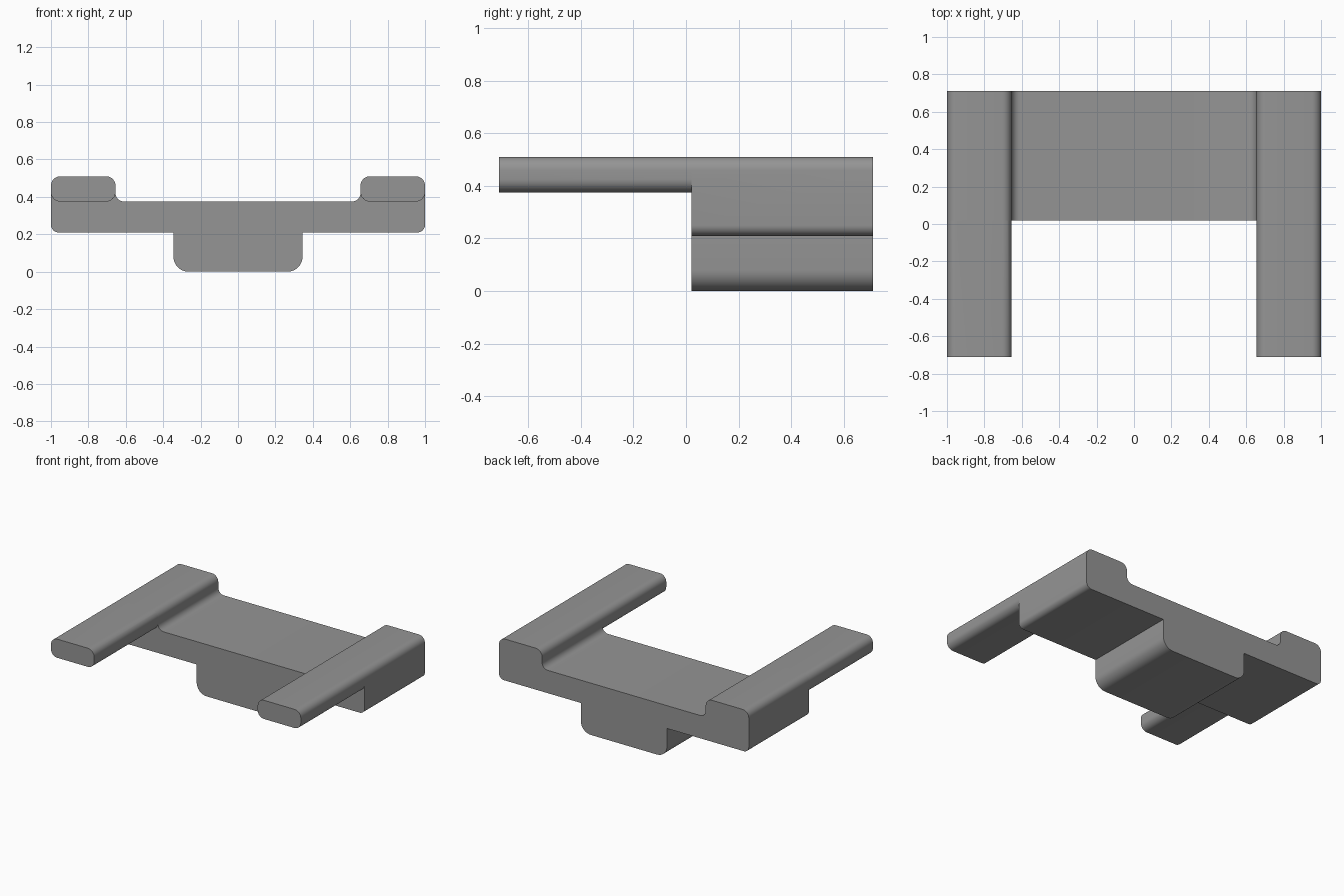
import bpy, bmesh, math
from mathutils import Vector

if "Cube" in bpy.data.objects:
    bpy.data.objects.remove(bpy.data.objects["Cube"])

grey = bpy.data.materials.new("plain grey")
grey.diffuse_color = (0.30, 0.30, 0.30, 1)
grey.use_nodes = True
grey.node_tree.nodes["Principled BSDF"].inputs["Base Color"].default_value = grey.diffuse_color


def rounded(corners, steps=8):
    """Outline from (x, z, radius) corners, with each corner filleted."""
    out = []
    for i, (x, z, r) in enumerate(corners):
        p = Vector((x, z))
        if r == 0:
            out.append(p)
            continue
        a = (Vector(corners[i - 1][:2]) - p).normalized()
        b = (Vector(corners[(i + 1) % len(corners)][:2]) - p).normalized()
        for k in range(steps + 1):
            t = k / steps * math.pi / 2
            out.append(p + a * r * (1 - math.sin(t)) + b * r * (1 - math.cos(t)))
    return out


def prism(name, outline, y0, y1):
    """Extrude an x-z outline from y0 to y1."""
    bm = bmesh.new()
    face = bm.faces.new([bm.verts.new((p.x, y0, p.y)) for p in outline])
    new = bmesh.ops.extrude_face_region(bm, geom=[face])["geom"]
    bmesh.ops.translate(bm, vec=(0, y1 - y0, 0),
                        verts=[v for v in new if isinstance(v, bmesh.types.BMVert)])
    bmesh.ops.recalc_face_normals(bm, faces=bm.faces)
    mesh = bpy.data.meshes.new(name)
    bm.to_mesh(mesh)
    bm.free()
    mesh.materials.append(grey)
    ob = bpy.data.objects.new(name, mesh)
    bpy.context.collection.objects.link(ob)
    return ob


# Body: right half of the cross-section, mirrored to the left
half = [(0.345, 0, 0.08), (0.345, 0.21, 0), (1, 0.21, 0.04),
        (1, 0.51, 0.05), (0.655, 0.51, 0.05), (0.655, 0.375, 0.045)]
section = half + [(-x, z, r) for x, z, r in reversed(half)]
body = prism("body", rounded(section), 0.02, 0.71)

# Arms reaching forward from the raised sides, merged into the body
arm = [(0.655, 0.375, 0.05), (1, 0.375, 0.05), (1, 0.51, 0.05), (0.655, 0.51, 0.05)]
for side, name in ((1, "right_arm"), (-1, "left_arm")):
    ob = prism(name, rounded([(side * x, z, r) for x, z, r in arm]), -0.71, 0.02)
    ob.hide_render = True
    mod = body.modifiers.new(name, 'BOOLEAN')
    mod.operation = 'UNION'
    mod.solver = 'EXACT'
    mod.object = ob
    bpy.context.view_layer.objects.active = body
    bpy.ops.object.modifier_apply(modifier=name)
    bpy.data.objects.remove(ob)

# Smooth rounded corners, sharp ends
bpy.ops.object.select_all(action='DESELECT')
body.select_set(True)
bpy.context.view_layer.objects.active = body
bpy.ops.object.shade_smooth_by_angle(angle=math.radians(30))
